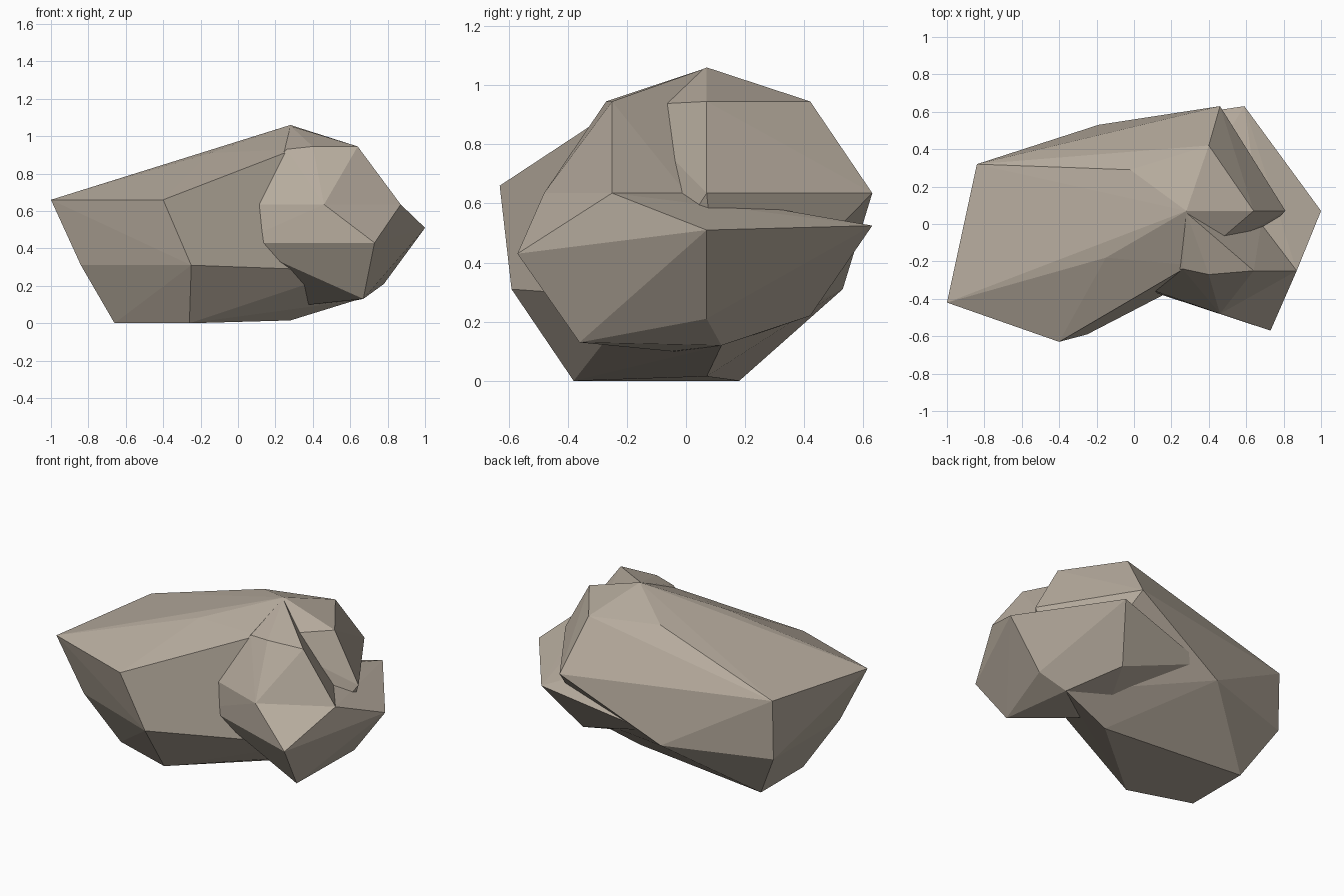
import bpy, bmesh
from math import radians


def boulder(name, points):
    """Faceted rock: convex skin over a few corner points."""
    bm = bmesh.new()
    for p in points:
        bm.verts.new(p)
    res = bmesh.ops.convex_hull(bm, input=bm.verts)
    junk = {g for g in res["geom_interior"] + res["geom_unused"]
            if isinstance(g, bmesh.types.BMVert)}
    bmesh.ops.delete(bm, geom=list(junk), context='VERTS')
    bmesh.ops.dissolve_limit(bm, angle_limit=radians(2),
                             verts=bm.verts, edges=bm.edges)
    bmesh.ops.recalc_face_normals(bm, faces=bm.faces)
    me = bpy.data.meshes.new(name)
    bm.to_mesh(me)
    bm.free()
    ob = bpy.data.objects.new(name, me)
    bpy.context.collection.objects.link(ob)
    mat = bpy.data.materials.get("stone") or bpy.data.materials.new("stone")
    mat.diffuse_color = (0.47, 0.41, 0.34, 1)
    me.materials.append(mat)
    return ob


# Long main rock, widest at mid height, peaking towards the right
boulder("main_rock", [
    (-0.66, -0.25, 0), (-0.26, -0.38, 0), (-0.66, 0.18, 0), (0.28, 0.07, 0.015),
    (-0.84, -0.37, 0.31), (-0.25, -0.59, 0.31), (-0.84, 0.31, 0.31), (-0.19, 0.53, 0.31),
    (0.58, -0.16, 0.28), (0.62, 0.12, 0.12),
    (-1.0, -0.42, 0.66), (-0.40, -0.63, 0.66), (-0.84, 0.32, 0.69),
    (0.46, 0.63, 0.635), (0.81, 0.07, 0.635),
    (0.64, 0.07, 0.945), (0.40, 0.42, 0.945), (0.30, -0.22, 0.93),
    (-0.15, -0.18, 0.91), (-0.02, 0.29, 0.95), (0.28, 0.07, 1.06)])

# Low ledge wrapping round the right end and the back
boulder("lower_ledge", [
    (0.28, 0.07, 0.10), (0.39, -0.05, 0.10), (0.67, -0.36, 0.13), (0.62, 0.12, 0.12),
    (0.78, 0.07, 0.21), (0.44, 0.42, 0.22), (0.28, -0.25, 0.30), (0.05, 0.43, 0.31),
    (0.0, -0.33, 0.43), (0.73, -0.57, 0.43), (1.0, 0.07, 0.51), (0.59, 0.63, 0.525),
    (-0.08, 0.53, 0.38),
    (0.0, -0.32, 0.635), (0.46, -0.48, 0.635), (0.87, -0.25, 0.635), (0.68, 0.0, 0.635)])

# Knob on the front right, standing on the ledge and leaning on the peak
boulder("front_knob", [
    (0.0, -0.32, 0.635), (0.46, -0.48, 0.635), (0.87, -0.25, 0.635), (0.68, 0.0, 0.635),
    (0.30, 0.0, 0.635), (0.26, -0.24, 0.93),
    (0.40, -0.27, 0.945), (0.64, -0.25, 0.945), (0.28, 0.06, 1.055)])
